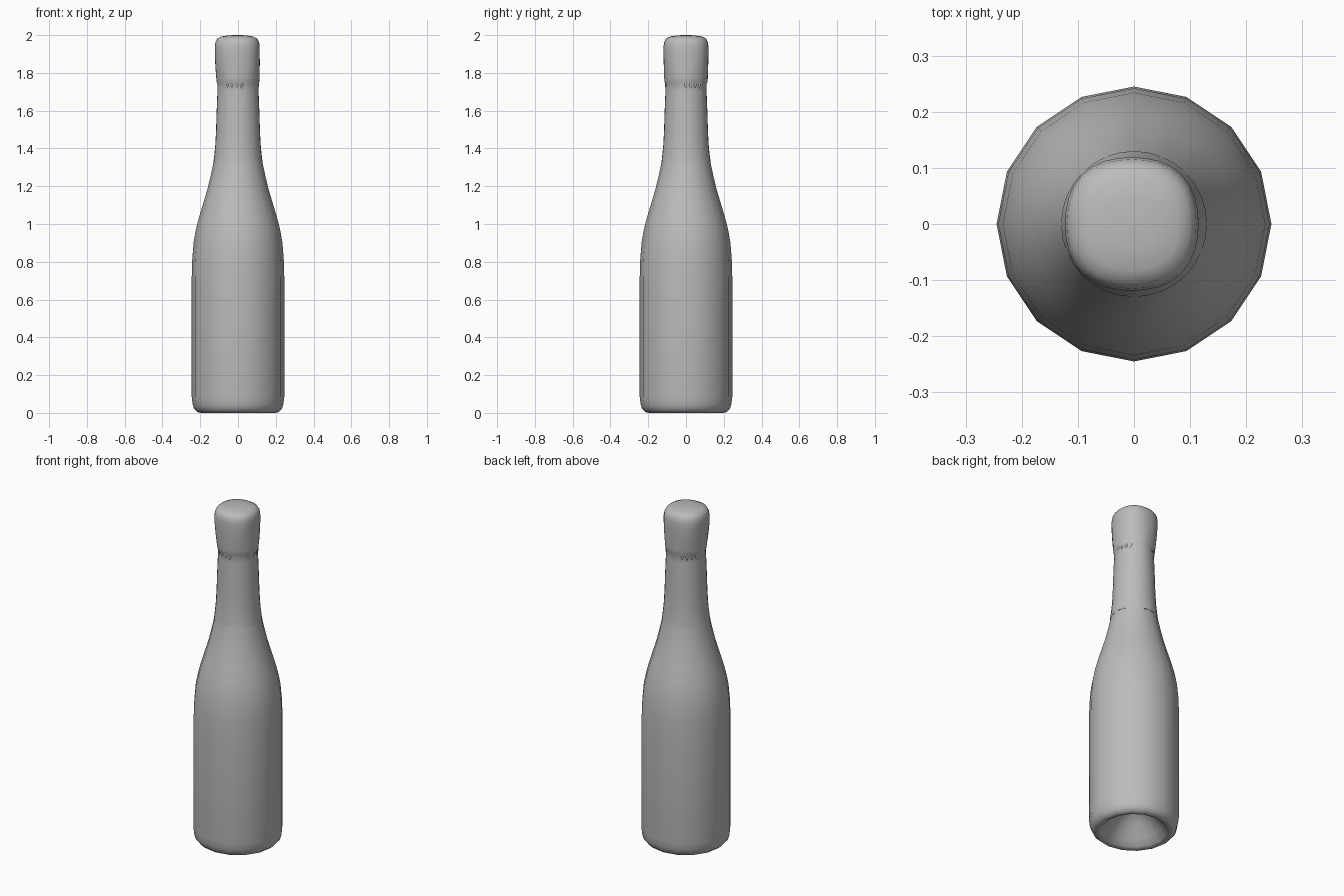
import bpy, bmesh, math

if "Cube" in bpy.data.objects:
    bpy.data.objects.remove(bpy.data.objects["Cube"])

grey = bpy.data.materials.new("neutral_grey")
grey.diffuse_color = (0.5, 0.5, 0.5, 1)
grey.use_nodes = True
grey.node_tree.nodes["Principled BSDF"].inputs["Base Color"].default_value = grey.diffuse_color


def lathe(name, profile, sides, warp=None, angle=60):
    """Spin (radius, z) points round z; radius 0 closes with a point."""
    bm = bmesh.new()
    rings = []
    for r, z in profile:
        if r == 0:
            rings.append([bm.verts.new((0, 0, z))])
            continue
        ring = []
        for i in range(sides):
            a = 2 * math.pi * i / sides
            p = (r * math.cos(a), r * math.sin(a), z)
            ring.append(bm.verts.new(warp(a, r, z) if warp else p))
        rings.append(ring)
    for lo, hi in zip(rings, rings[1:]):
        for i in range(sides):
            j = (i + 1) % sides
            if len(lo) == 1:
                bm.faces.new((lo[0], hi[j], hi[i]))
            elif len(hi) == 1:
                bm.faces.new((lo[i], lo[j], hi[0]))
            else:
                bm.faces.new((lo[i], lo[j], hi[j], hi[i]))
    me = bpy.data.meshes.new(name)
    bm.to_mesh(me)
    bm.free()
    me.materials.append(grey)
    ob = bpy.data.objects.new(name, me)
    bpy.context.collection.objects.link(ob)
    bpy.context.view_layer.objects.active = ob
    ob.select_set(True)
    bpy.ops.object.shade_smooth_by_angle(angle=math.radians(angle))
    ob.select_set(False)
    return ob


# Glass bottle: punt under the base, straight body, sloping shoulder, neck
lathe("bottle_glass", [
    (0, 0.16), (0.05, 0.145), (0.10, 0.10), (0.15, 0.04), (0.18, 0.008),
    (0.195, 0.0), (0.215, 0.004), (0.232, 0.02), (0.24, 0.045), (0.245, 0.085),
    (0.245, 0.72), (0.242, 0.82), (0.234, 0.91), (0.221, 0.98), (0.205, 1.04),
    (0.184, 1.11), (0.163, 1.18), (0.146, 1.25), (0.133, 1.31), (0.124, 1.36),
    (0.110, 1.45), (0.100, 1.60)], 16)


# Foil: slightly squarish at the top, with a crumpled fold under the cap
def crumple(a, r, z):
    square = max(0, min(1, (z - 1.75) / 0.15))
    r *= 1 + 0.025 * square * -math.cos(4 * a)
    fold = max(0, 1 - abs(z - 1.765) / 0.05)
    r += 0.0025 * fold * math.sin(7 * a + 1) * math.sin(3 * a)
    if z < 1.34:
        z += 0.003 * math.sin(5 * a)
    return (r * math.cos(a) - 0.004 * square, r * math.sin(a), z)


lathe("neck_foil", [
    (0.122, 1.329), (0.130, 1.329), (0.126, 1.36), (0.120, 1.42), (0.116, 1.50),
    (0.113, 1.60), (0.109, 1.70), (0.108, 1.74), (0.113, 1.752), (0.115, 1.775),
    (0.117, 1.80), (0.120, 1.85), (0.122, 1.90), (0.122, 1.94), (0.118, 1.965),
    (0.107, 1.983), (0.085, 1.993), (0.045, 1.999), (0, 2.0)], 32, crumple)

# Small creases hanging below the cap fold, on three sides
for side, centre in (("front", -100), ("right", 20), ("back", 135)):
    for k in range(4):
        a = math.radians(centre + (k - 1.5) * 14)
        h = 0.022 + 0.008 * (k % 2)
        ob = lathe(f"foil_crease_{side}_{k + 1}",
                   [(0, -h), (0.004, -h * 0.6), (0.007, 0), (0.005, h * 0.6), (0, h)], 8)
        ob.location = (0.105 * math.cos(a), 0.105 * math.sin(a), 1.735)
